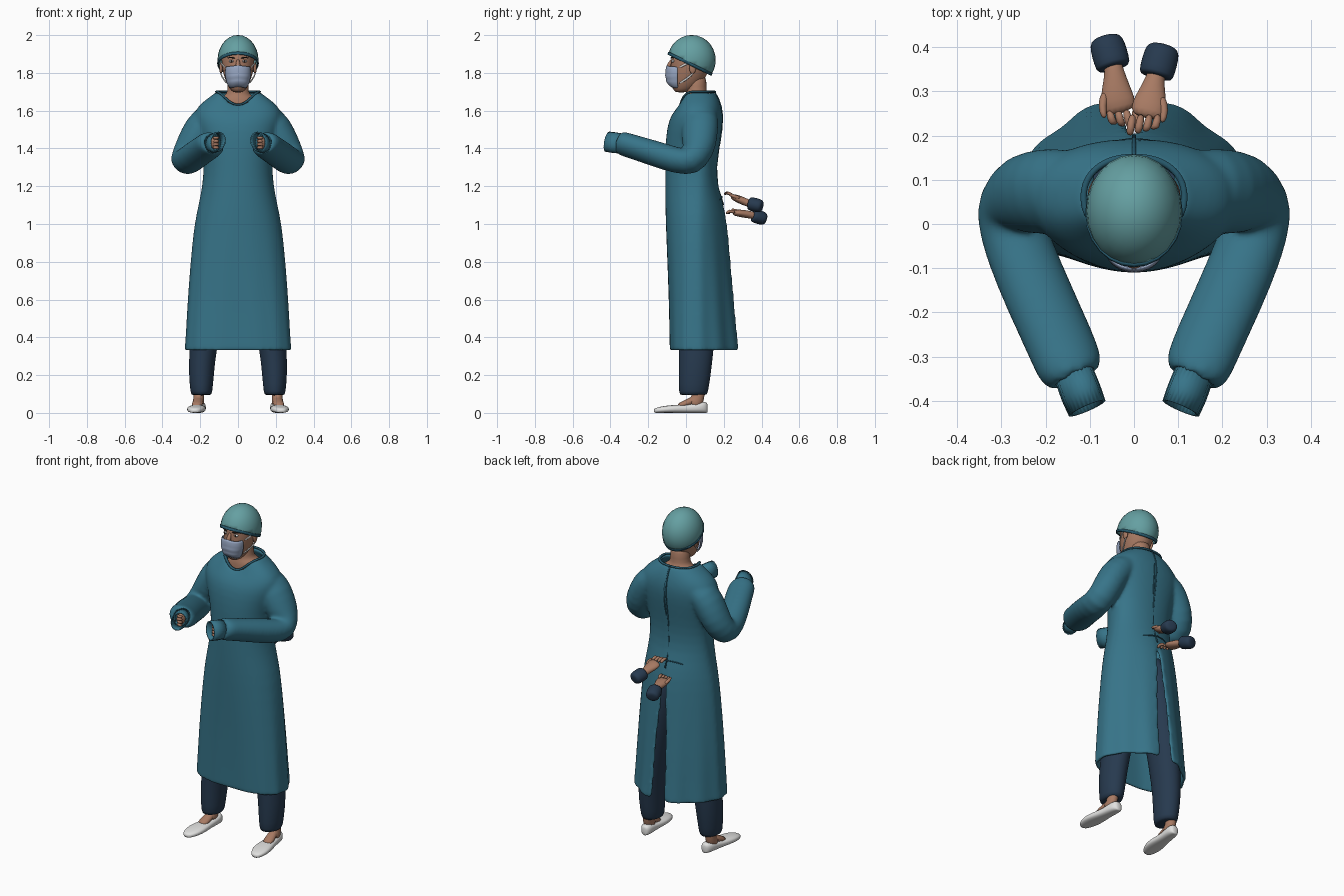
import bpy, bmesh
from math import sin, cos, pi, asin, radians
from mathutils import Vector, Matrix

old = bpy.data.objects.get("Cube")
if old:
    bpy.data.objects.remove(old)


def material(name, rgb):
    m = bpy.data.materials.new(name)
    m.use_nodes = True
    m.diffuse_color = (*rgb, 1)
    bsdf = next(n for n in m.node_tree.nodes if n.type == 'BSDF_PRINCIPLED')
    bsdf.inputs["Base Color"].default_value = (*rgb, 1)
    bsdf.inputs["Roughness"].default_value = 0.8
    return m


TEAL = material("gown teal", (0.038, 0.175, 0.25))
TRIM = material("dark teal trim", (0.02, 0.10, 0.15))
CAP = material("cap green", (0.13, 0.35, 0.36))
NAVY = material("scrubs navy", (0.02, 0.042, 0.078))
SKIN = material("skin", (0.39, 0.195, 0.125))
MASK = material("mask blue", (0.30, 0.37, 0.52))
WHITE = material("white", (0.75, 0.75, 0.74))
DARK = material("dark brown", (0.02, 0.013, 0.01))


def finish(name, bm, mat, sub=0, thick=0, offset=0):
    bmesh.ops.recalc_face_normals(bm, faces=bm.faces)
    me = bpy.data.meshes.new(name)
    bm.to_mesh(me)
    bm.free()
    me.materials.append(mat)
    for p in me.polygons:
        p.use_smooth = True
    ob = bpy.data.objects.new(name, me)
    bpy.context.collection.objects.link(ob)
    if sub:
        mod = ob.modifiers.new("round", 'SUBSURF')
        mod.levels = mod.render_levels = sub
    if thick:
        mod = ob.modifiers.new("cloth", 'SOLIDIFY')
        mod.thickness, mod.offset = thick, offset
    return ob


def bridge(bm, rings, closed=True, caps=(True, True)):
    rows = [[bm.verts.new(p) for p in r] for r in rings]
    n = len(rows[0])
    for a, b in zip(rows, rows[1:]):
        for i in range(n if closed else n - 1):
            j = (i + 1) % n
            bm.faces.new((a[i], a[j], b[j], b[i]))
    for row, cap in zip((rows[0], rows[-1]), caps):
        if cap and closed:
            bm.faces.new(row)


def loft(name, rings, mat, closed=True, caps=(True, True), sub=1, thick=0):
    bm = bmesh.new()
    bridge(bm, rings, closed, caps)
    return finish(name, bm, mat, sub, thick)


def power(v, e):
    return (1 if v > 0 else -1) * abs(v) ** (2 / e)


def clamp(v):
    return min(1, max(0, v))


def body(name, rows, mat, s=1, **kw):
    """Stack of level ovals: z, half width, front y, back y, centre x."""
    rings = []
    for z, hw, yf, yb, cx in rows:
        rings.append([(s * cx + hw * cos(a), (yf + yb) / 2 + (yb - yf) / 2 * sin(a), z)
                      for a in (2 * pi * i / 20 for i in range(20))])
    return loft(name, rings, mat, **kw)


def tube(pts, s=1, ref=(1, 0, 0), k=14, rib=0):
    """Oval rings along points: position, half width, half height."""
    P = [Vector((s * p[0][0], p[0][1], p[0][2])) for p in pts]
    R = Vector((s * ref[0], ref[1], ref[2]))
    rings = []
    for i, (_, rw, rh) in enumerate(pts):
        t = (P[min(i + 1, len(P) - 1)] - P[max(i - 1, 0)]).normalized()
        n = (R - t * R.dot(t)).normalized()
        b = t.cross(n)
        rings.append([P[i] + (n * cos(a) * rw + b * sin(a) * rh) * (1 + rib * (j % 2))
                      for j, a in enumerate(2 * pi * j / k for j in range(k))])
    return rings


def sweep(name, pts, mat, s=1, ref=(1, 0, 0), k=14, **kw):
    return loft(name, tube(pts, s, ref, k), mat, **kw)


def ball(name, c, r, mat, u=16, v=10):
    bm = bmesh.new()
    bmesh.ops.create_uvsphere(bm, u_segments=u, v_segments=v, radius=1,
                              matrix=Matrix.Translation(c) @ Matrix.Diagonal((*r, 1)))
    return finish(name, bm, mat)


# Gown body: open shell with a back slit, hem folds and a scooped neckline
gown_rows = [(.33, .283, -.087, .297), (.45, .275, -.089, .282), (.6, .267, -.092, .266),
             (.8, .252, -.099, .243), (1, .232, -.107, .222), (1.1, .209, -.109, .2),
             (1.2, .189, -.11, .168), (1.3, .18, -.11, .162), (1.4, .19, -.11, .174),
             (1.5, .222, -.102, .19), (1.57, .238, -.085, .194), (1.62, .216, -.063, .187),
             (1.66, .168, -.046, .174), (1.683, .135, -.036, .162), (1.7, .114, -.028, .152)]
rings = []
for z, hw, yf, yb in gown_rows:
    gap = .002 + .038 * clamp((1.12 - z) / .5)
    e_back = 1.6 + .6 * clamp((z - 1) / .4)
    e_front = 2.2 + .6 * clamp((1 - z) / .6)
    s0 = asin((gap / hw) ** (e_back / 2))
    scoop = .068 * max(0, (z - 1.5) / .2) ** 2
    ring = []
    for i in range(65):
        a = pi / 2 + s0 + (2 * pi - 2 * s0) * i / 64
        e, depth = (e_back, yb - .06) if sin(a) > 0 else (e_front, .06 - yf)
        f = 1 + .035 * (.3 + .7 * max(0, sin(a))) * max(0, 1.1 - z) * (sin(13 * a) - .4)
        ring.append((hw * f * power(cos(a), e), .06 + depth * f * power(sin(a), e),
                     z - scoop * max(0, -sin(a)) ** 4))
    rings.append(ring)

# Sleeves, fused with the gown body into one softly blended cloth
BEND = (-.84, .27, -.37)
sleeve = [((.11, .075, 1.57), .07, .09), ((.18, .075, 1.538), .09, .1),
          ((.225, .072, 1.462), .085, .096), ((.262, .065, 1.385), .08, .088),
          ((.287, .035, 1.325), .077, .078), ((.264, -.05, 1.335), .08, .07),
          ((.213, -.17, 1.375), .081, .067), ((.162, -.28, 1.408), .081, .063),
          ((.144, -.328, 1.424), .079, .063), ((.136, -.346, 1.428), .066, .06),
          ((.132, -.354, 1.43), .046, .055)]
bm = bmesh.new()
bridge(bm, rings, closed=False)
for s in (1, -1):
    bridge(bm, tube(sleeve, s, BEND, 24), caps=(False, False))
gown = finish("gown", bm, TEAL, sub=1, thick=.018, offset=-1)
fuse = gown.modifiers.new("fuse", 'REMESH')
fuse.mode, fuse.voxel_size, fuse.use_smooth_shade = 'VOXEL', .009, True
soften = gown.modifiers.new("soften", 'SMOOTH')
soften.factor, soften.iterations = .5, 10

sweep("neck_binding", [(p, .006, .008) for p in rings[-1]], TRIM, ref=(0, 0, 1), k=6, sub=0)
sweep("back_seam", [((0, yb, z), .005, .003) for z, _, _, yb in gown_rows[5:]], TRIM, k=6, sub=0)

# Gown ties
ties = [[(.004, .155, 1.69), (.012, .194, 1.6), (.016, .19, 1.5), (.008, .175, 1.4)],
        [(.042, .182, 1.1), (.045, .212, .9), (.05, .236, .65), (.05, .268, .38)],
        [(-.11, .16, 1.13), (-.05, .19, 1.15), (.03, .195, 1.14), (.1, .165, 1.12)]]
for i, path in enumerate(ties):
    sweep(f"gown_tie_{i + 1}", [(p, .005, .004) for p in path], TRIM, ref=(1, .3, .4), k=6)

# Ribbed cuffs and the fists inside them
cuff = [((.138, -.335, 1.425), .039, .049), ((.12, -.382, 1.431), .04, .051),
        ((.106, -.417, 1.436), .038, .05)]
for s, side in ((1, "left"), (-1, "right")):
    loft(f"{side}_ribbed_cuff", tube(cuff, s, BEND, 56, rib=.05), TEAL,
         caps=(False, False), sub=0, thick=.006)
    ball(f"{side}_fist", (s * .125, -.365, 1.43), (.022, .03, .034), SKIN)
    for f in range(4):
        sweep(f"{side}_folded_finger_{f + 1}",
              [((.135, -.385, 1.456 - f * .017), .008, .008),
               ((.115, -.402, 1.456 - f * .017), .009, .009),
               ((.1, -.385, 1.456 - f * .017), .008, .008)], SKIN, s, (0, 0, 1), k=8)

# Pair of helping hands at the back, tying the gown
helpers = (("left", 1, Vector((.048, .33, 1.11)), Vector((.035, .27, 1.135)),
            Vector((.016, .2, 1.165)), Vector((.068, .405, 1.092))),
           ("right", -1, Vector((.045, .35, 1.047)), Vector((.038, .28, 1.058)),
            Vector((.016, .212, 1.062)), Vector((.066, .424, 1.025))))
for side, s, wrist, palm, tip, end in helpers:
    arm = end - wrist
    sweep(f"{side}_helper_cuff",
          [(wrist + arm * f, r, r * .9) for f, r in
           ((.05, .034), (.08, .041), (.5, .042), (.85, .04), (.97, .03), (1, .012))], NAVY, s)
    mid = palm.lerp(tip, .45)
    sweep(f"{side}_helper_hand",
          [(wrist + arm * .3, .022, .02), (wrist, .021, .02), (wrist.lerp(palm, .5), .031, .021),
           (palm, .041, .02), (mid, .038, .015)], SKIN, s)
    for f in range(4):
        off = Vector(((f - 1.5) * .019, 0, 0))
        knuckle = mid + off
        sweep(f"{side}_helper_finger_{f + 1}",
              [(knuckle + Vector((0, .012, 0)), .01, .011),
               (knuckle.lerp(tip + off, .6) + Vector((0, 0, .012)), .01, .01),
               (tip + off * .9 + Vector((0, .006 * f, -.01)), .008, .008)], SKIN, s, k=8)
    sweep(f"{side}_helper_thumb",
          [(palm + Vector((.026, .02, 0)), .012, .012), (palm + Vector((.036, -.015, .012)), .01, .01),
           (palm + Vector((.028, -.042, .02)), .007, .007)], SKIN, s, k=8)

# Head and neck
body("neck", [(1.55, .1, -.02, .14, 0), (1.63, .11, -.012, .14, 0), (1.66, .1, -.01, .138, 0),
              (1.678, .078, -.004, .125, 0), (1.69, .06, 0, .113, 0), (1.72, .055, .002, .108, 0),
              (1.8, .056, .005, .11, 0)], SKIN)
body("head", [(1.695, .025, -.055, 0, 0), (1.715, .045, -.072, .05, 0), (1.75, .064, -.082, .09, 0),
              (1.8, .08, -.083, .118, 0), (1.84, .087, -.08, .13, 0), (1.9, .09, -.08, .135, 0),
              (1.95, .072, -.055, .115, 0)], SKIN)
sweep("nose", [((0, -.074, 1.872), .008, .006), ((0, -.086, 1.85), .011, .01),
               ((0, -.096, 1.828), .016, .013), ((0, -.085, 1.815), .014, .01)], SKIN)


# Surgical cap: dome sliced along a sloping rim, with a darker band
def dome(name, mat, grow, low, high):
    bm = bmesh.new()
    bmesh.ops.create_uvsphere(bm, u_segments=24, v_segments=14, radius=grow,
                              matrix=Matrix.Translation((0, .03, 1.868)) @ Matrix.Diagonal((.106, .125, .13, 1)))
    for h, flip in ((low, -1), (high, 1)):
        bmesh.ops.bisect_plane(bm, geom=bm.verts[:] + bm.edges[:] + bm.faces[:],
                               plane_co=(0, 0, h), plane_no=Vector((0, .49, 1)) * flip, clear_outer=True)
    return finish(name, bm, mat, thick=.005)


dome("surgical_cap", CAP, 1, 1.855, 3)
dome("cap_band", TRIM, 1.03, 1.85, 1.867)

# Face mask with pleats
mask_rows = [(1.729, .04, -.078), (1.74, .052, -.095), (1.76, .06, -.106), (1.765, .06, -.102),
             (1.788, .066, -.111), (1.793, .066, -.106), (1.816, .068, -.108), (1.84, .062, -.101)]
loft("face_mask", [[(hw * sin(a), -.04 + (yf + .04) * cos(a) ** .8, z - .008 * abs(sin(a)))
                    for a in (radians(-88 + 11 * i) for i in range(17))]
                   for z, hw, yf in mask_rows], MASK, closed=False, thick=.004)

# Eyes, brows, ears and mask loops
for s, side in ((1, "left"), (-1, "right")):
    ball(f"{side}_eye", (s * .035, -.069, 1.862), (.014, .009, .007), WHITE)
    ball(f"{side}_iris", (s * .035, -.0755, 1.862), (.006, .004, .006), DARK)
    sweep(f"{side}_brow", [((.015, -.08, 1.877), .004, .003), ((.035, -.077, 1.883), .004, .004),
                           ((.058, -.064, 1.878), .002, .002)], DARK, s, (0, 0, 1), k=8)
    ball(f"{side}_ear", (s * .09, .035, 1.825), (.009, .018, .03), SKIN)
    for i, path in enumerate(([(.064, -.04, 1.826), (.086, -.005, 1.845), (.096, .03, 1.86)],
                              [(.054, -.04, 1.742), (.08, .005, 1.767), (.094, .045, 1.805)])):
        sweep(f"{side}_mask_loop_{i + 1}", [(p, .004, .0065) for p in path], WHITE, s, k=6)

# Trousers, ankles and slip-on shoes
shoe_rows = [(.115, .012, .045), (.108, .025, .058), (.085, .035, .06), (.05, .036, .052),
             (0, .038, .044), (-.06, .05, .043), (-.11, .049, .038), (-.15, .036, .03),
             (-.171, .016, .022)]
for s, side in ((1, "left"), (-1, "right")):
    body(f"{side}_trouser_leg",
         [(.093, .05, -.03, .108, .194), (.1, .058, -.038, .116, .194), (.2, .067, -.04, .132, .194),
          (.33, .073, -.038, .147, .188), (.6, .085, -.045, .17, .145), (.9, .1, -.06, .175, .1),
          (1.1, .08, -.06, .14, .08)], NAVY, s)
    sweep(f"{side}_ankle", [((.205, .065, .15), .03, .036), ((.208, .066, .09), .028, .034),
                            ((.209, .055, .06), .03, .04), ((.212, .03, .035), .032, .042)], SKIN, s)
    sweep(f"{side}_instep", [((.206, .07, .085), .02, .02), ((.212, .02, .056), .028, .022),
                             ((.22, -.05, .033), .034, .015)], SKIN, s)
    loft(f"{side}_shoe",
         [[(s * (.212 - .1 * y) + hw * power(cos(a), 2.6), y, h / 2 * (1 + power(sin(a), 2.6)))
           for a in (2 * pi * (i + .5) / 20 for i in range(20))] for y, hw, h in shoe_rows], WHITE)
